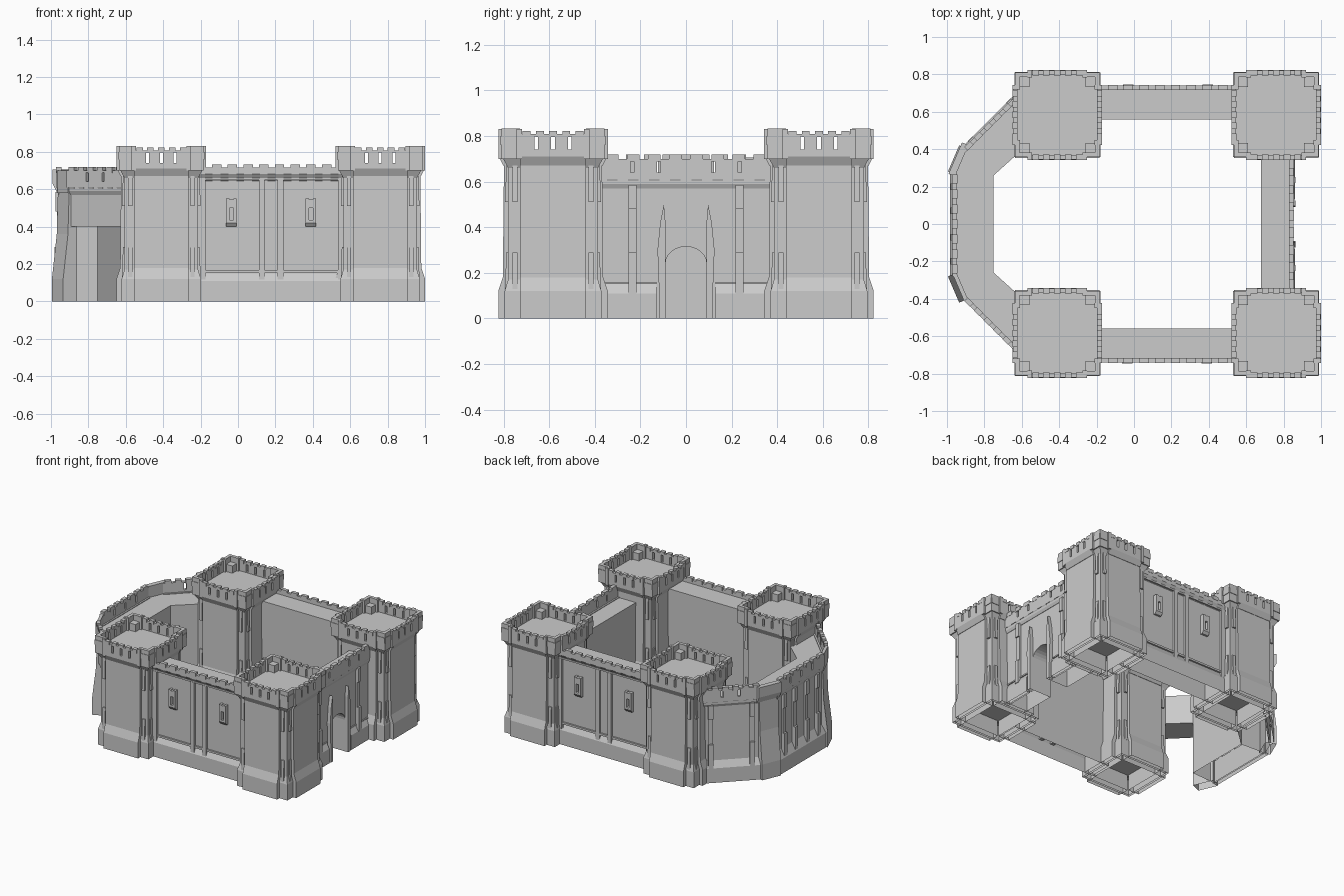
import bpy, bmesh, math
from mathutils import Matrix, Vector

if "Cube" in bpy.data.objects:
    bpy.data.objects.remove(bpy.data.objects["Cube"])


def solid(bm, M, pts, a, b, axis='u', scale=1.0):
    """Extrude a closed outline from a to b in a frame of u (along), v (outward), z (up)."""
    def put(p, t, s):
        p = (p[0] * s, p[1] * s)
        co = {'u': (t, p[0], p[1]), 'v': (p[0], t, p[1]), 'z': (p[0], p[1], t)}[axis]
        return bm.verts.new(M @ Vector(co))
    A = [put(p, a, 1) for p in pts]
    B = [put(p, b, scale) for p in pts]
    bm.faces.new(A)
    bm.faces.new(B[::-1])
    n = len(pts)
    for i in range(n):
        j = (i + 1) % n
        bm.faces.new((A[i], B[i], B[j], A[j]))


def box(bm, M, u0, u1, v0, v1, z0, z1):
    solid(bm, M, [(v0, z0), (v1, z0), (v1, z1), (v0, z1)], u0, u1)


def square(h):
    return [(-h, -h), (h, -h), (h, h), (-h, h)]


def finish(name, bm):
    bmesh.ops.recalc_face_normals(bm, faces=bm.faces[:])
    # the castle is open underneath
    under = [f for f in bm.faces if all(v.co.z < 1e-4 for v in f.verts)]
    bmesh.ops.delete(bm, geom=under, context='FACES')
    me = bpy.data.meshes.new(name)
    bm.to_mesh(me)
    bm.free()
    ob = bpy.data.objects.new(name, me)
    bpy.context.collection.objects.link(ob)


def frame(p0, p1):
    """Frame centred on a wall line, outward to the right of travel; returns matrix and half length."""
    a, b = Vector(p0), Vector(p1)
    d = (b - a).normalized()
    m = (a + b) / 2
    M = Matrix(((d.x, d.y, 0, m.x), (d.y, -d.x, 0, m.y), (0, 0, 1, 0), (0, 0, 0, 1)))
    return M, (b - a).length / 2


def parapet(bm, M, u0, u1, v0, v1, z0, z1, z2, n, slits=(), sz=(0, 0), w=0.008):
    """Parapet with optional open slits, n merlons and a row of corbels."""
    if slits:
        box(bm, M, u0, u1, v0, v1, z0, sz[0])
        box(bm, M, u0, u1, v0, v1, sz[1], z1)
        edges = [u0] + [e for s in slits for e in (s - w, s + w)] + [u1]
        for a, b in zip(edges[::2], edges[1::2]):
            box(bm, M, a, b, v0, v1, *sz)
    else:
        box(bm, M, u0, u1, v0, v1, z0, z1)
    step = (u1 - u0) / n
    for i in range(n):
        c = u0 + (i + .5) * step
        box(bm, M, c - step * .3, c + step * .3, v0 - .002, v1 + .002, z1 - .012, z2)
        solid(bm, M, [(v0, z0), (v1, z0), (v0, z0 - .035)], c - step * .25, c + step * .25)


# corner towers
def tower(name, cx, cy):
    bm = bmesh.new()
    C = Matrix.Translation((cx, cy, 0))
    solid(bm, C, square(.197), 0, .70, 'z')
    solid(bm, C, square(.212), 0, .12, 'z')
    solid(bm, C, square(.212), .12, .17, 'z', .197 / .212)
    solid(bm, C, square(.197), .66, .71, 'z', .224 / .197)
    solid(bm, C, square(.222), .70, .735, 'z')
    for k in range(4):
        M = C @ Matrix.Rotation(k * math.pi / 2, 4, 'Z') @ Matrix.Diagonal((1, -1, 1, 1))
        # broad face with battered foot
        solid(bm, M, [(.15, 0), (.24, 0), (.24, .12), (.22, .18), (.215, .68), (.15, .68)], -.145, .145)
        # broad parapet and its corbel
        solid(bm, M, [(.15, .67), (.218, .67), (.238, .71), (.238, .735), (.15, .735)], -.145, .145)
        parapet(bm, M, -.145, .145, .214, .238, .71, .808, .822, 5, (-.073, 0, .073), (.74, .797))
        for s in (-1, 1):
            # narrow corner strips
            for z0, z1 in ((.13, .29), (.51, .67)):
                a, b = sorted((s * .155, s * .178))
                solid(bm, M, [(.19, z0), (.21, z0), (.205, z1), (.19, z1)], a, b)
            # corner battlements
            a, b = sorted((s * .145, s * .226))
            box(bm, M, a, b, .202, .226, .70, .832)
            box(bm, M, a, b, .202, .23, .76, .80)
            a, b = sorted((s * .135, s * .16))
            box(bm, M, a, b, .20, .24, .70, .83)
        # solid corner block
        box(bm, M, .15, .21, .15, .21, .72, .79)
    finish(name, bm)


for lr, cx in (('left', -.41), ('right', .76)):
    for fb, cy in (('front', -.583), ('back', .583)):
        tower(f'{fb}_{lr}_tower', cx, cy)


# long front and back walls
def long_wall(name, y, flip):
    ends = ((-.24, y), (.60, y))
    M, h = frame(*(ends[::-1] if flip else ends))
    bm = bmesh.new()
    solid(bm, M, [(-.16, 0), (.015, 0), (.015, .11), (-.005, .15), (-.005, .645),
                  (.02, .68), (.02, .69), (-.16, .69)], -h, h)
    parapet(bm, M, -h, h, -.002, .02, .68, .717, .733, 10)
    box(bm, M, -h, h, -.01, .008, .153, .168)
    box(bm, M, -h, h, -.01, .01, .648, .66)
    # pilasters
    for c in (-.053, .047, -.37, .37):
        box(bm, M, c - .016, c + .016, -.01, .012, .11, .65)
    # slit window frames
    for c in (-.215, .21):
        for s in (-1, 1):
            a, b = sorted((c + s * .01, c + s * .028))
            box(bm, M, a, b, -.01, .025, .42, .55)
        box(bm, M, c - .02, c + .02, -.01, .025, .50, .545)
        solid(bm, M, [(-.01, .40), (.01, .40), (.025, .42), (.025, .435), (-.01, .435)], c - .028, c + .028)
    finish(name, bm)


long_wall('front_wall', -.72, False)
long_wall('back_wall', .72, True)


def pilasters(bm, M, places):
    for c in places:
        for z0, z1, v in ((.11, .29, .026), (.29, .48, .012), (.48, .585, .022)):
            box(bm, M, c - .017, c + .017, -.01, v, z0, z1)


def crown(bm, M, h, n, slits):
    """Corbelled parapet of the lower walls."""
    solid(bm, M, [(-.02, .57), (.003, .57), (.012, .59), (.012, .625), (-.02, .625)], -h, h)
    parapet(bm, M, -h, h, -.008, .016, .61, .70, .718, n, slits, (.64, .69))


# gate wall with arched passage
M, h = frame((.838, -.37), (.838, .37))
bm = bmesh.new()
arch = [(.09 * math.cos(t), .24 + .075 * math.sin(t)) for t in (math.pi * i / 12 for i in range(13))]
solid(bm, M, [(h, 0), (h, .62), (-h, .62), (-h, 0), (-.09, 0)] + arch[::-1] + [(.09, 0)], -.158, 0, 'v')
for s in (-1, 1):
    a, b = sorted((s * .13, s * h))
    solid(bm, M, [(-.01, 0), (.022, 0), (.022, .11), (0, .15), (-.01, .15)], a, b)
    box(bm, M, a, b, -.01, .008, .15, .16)
pilasters(bm, M, (-.235, .235))
crown(bm, M, h, 8, (-.235, -.12, .12, .235))
finish('gate_wall', bm)

# pointed gate buttresses
bm = bmesh.new()
for s in (-1, 1):
    solid(bm, M, [(s * u, z) for u, z in ((.09, 0), (.118, 0), (.118, .12), (.125, .30),
                                          (.113, .42), (.097, .50), (.09, .42))], -.01, .026, 'v')
finish('gate_buttresses', bm)

# polygonal left end: walls
I = Matrix.Identity(4)
bm = bmesh.new()
solid(bm, I, [(-.955, .27), (-.955, -.27), (-.75, -.26), (-.75, .26)], 0, .62, 'z')
for s, z0 in ((1, 0), (-1, .40)):
    plan = [(-.58, .715), (-.905, .39), (-.955, .27), (-.75, .26), (-.60, .395)]
    solid(bm, I, [(x, s * y) for x, y in plan], z0, .62, 'z')
M, h = frame((-.955, .28), (-.955, -.28))
solid(bm, M, [(-.01, 0), (.03, 0), (.03, .11), (0, .17), (-.01, .17)], -h, h)
pilasters(bm, M, (-.2, -.07, .07, .2))
crown(bm, M, h, 7, (-.13, 0, .13))
finish('left_wall', bm)

# diagonal crowns, with pilasters on the closed side
bm = bmesh.new()
M, h = frame((-.60, .695), (-.905, .39))
solid(bm, M, [(-.01, 0), (.025, 0), (.025, .11), (0, .16), (-.01, .16)], -h, h)
pilasters(bm, M, (-.14, .15))
crown(bm, M, h, 6, (-.06, .06))
M, h = frame((-.905, -.39), (-.60, -.695))
crown(bm, M, h, 6, (-.06, .06))
finish('diagonal_walls', bm)

# angle buttresses at the left corners
bm = bmesh.new()
foot = [(-.04, 0), (.04, 0), (.04, .12), (.012, .36), (.005, .60), (-.04, .60)]
M, h = frame((-.898, .405), (-.958, .265))
solid(bm, M, foot, -h, h)
solid(bm, M, [(-.02, .58), (.005, .58), (.032, .63), (.032, .705), (-.005, .705), (-.005, .62)], -h - .02, h + .01)
M, h = frame((-.958, -.265), (-.898, -.405))
solid(bm, M, foot, -h, h)
box(bm, M, -h, h, -.01, .012, .58, .70)
finish('angle_buttresses', bm)
